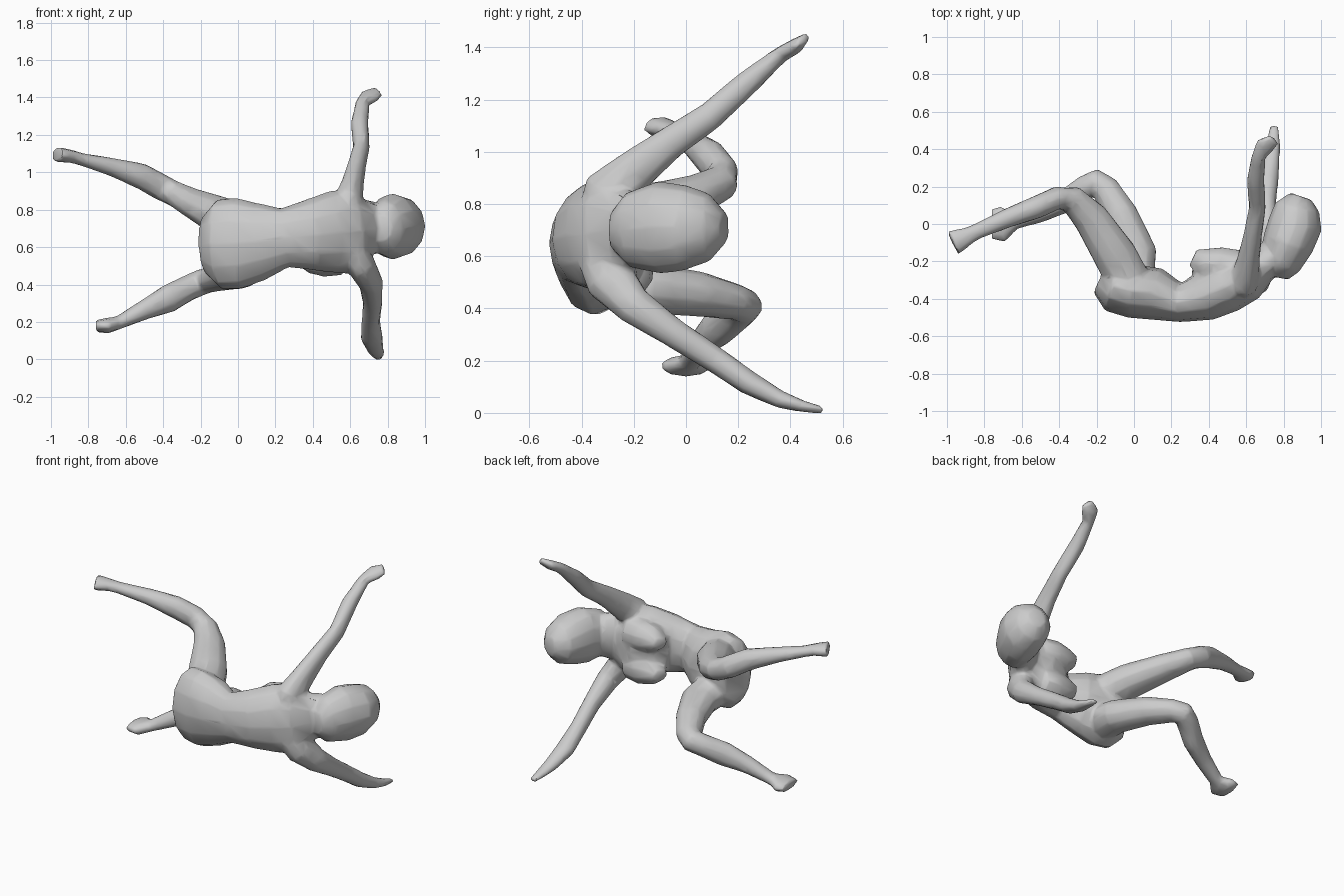
import bpy, bmesh, math
from mathutils import Vector

parts = []


def loft(name, ref, rings, sides=10):
    """Tube through rings (x, y, z, half size along ref, half size across)."""
    bm = bmesh.new()
    pts = [Vector(r[:3]) for r in rings]
    loops = []
    for i, r in enumerate(rings):
        t = (pts[min(i + 1, len(pts) - 1)] - pts[max(i - 1, 0)]).normalized()
        a = Vector(ref)
        a = (a - t * a.dot(t)).normalized()
        b = t.cross(a)
        loops.append([bm.verts.new(pts[i] + a * r[3] * math.cos(k * math.tau / sides)
                                   + b * r[4] * math.sin(k * math.tau / sides))
                      for k in range(sides)])
    for p, q in zip(loops, loops[1:]):
        for k in range(sides):
            n = (k + 1) % sides
            bm.faces.new((p[k], p[n], q[n], q[k]))
    bm.faces.new(loops[0][::-1])
    bm.faces.new(loops[-1])
    bmesh.ops.recalc_face_normals(bm, faces=bm.faces)
    me = bpy.data.meshes.new(name)
    bm.to_mesh(me)
    bm.free()
    ob = bpy.data.objects.new(name, me)
    bpy.context.collection.objects.link(ob)
    parts.append(ob)


X, Z = (1, 0, 0), (0, 0, 1)

# Curved torso from pelvis to neck
loft("torso", Z, [
    (-0.17, -0.29, 0.61, 0.16, 0.09), (-0.10, -0.33, 0.615, 0.24, 0.145),
    (0.00, -0.36, 0.62, 0.245, 0.145), (0.12, -0.375, 0.63, 0.21, 0.14),
    (0.25, -0.42, 0.65, 0.16, 0.105), (0.38, -0.385, 0.665, 0.19, 0.135),
    (0.50, -0.33, 0.68, 0.22, 0.145), (0.61, -0.285, 0.685, 0.23, 0.125),
    (0.68, -0.23, 0.70, 0.16, 0.09), (0.74, -0.16, 0.71, 0.135, 0.085)], 12)

# Bowed head
loft("head", Z, [
    (0.765, -0.285, 0.70, 0.07, 0.06), (0.78, -0.22, 0.70, 0.145, 0.11),
    (0.825, -0.10, 0.71, 0.178, 0.14), (0.862, 0.00, 0.71, 0.163, 0.145),
    (0.872, 0.09, 0.71, 0.13, 0.12), (0.892, 0.148, 0.71, 0.06, 0.06)], 12)

# Broad chest with a rise on both sides
loft("chest", Z, [
    (0.63, -0.23, 0.68, 0.17, 0.075), (0.52, -0.225, 0.665, 0.20, 0.09),
    (0.42, -0.245, 0.66, 0.185, 0.08), (0.34, -0.30, 0.655, 0.14, 0.06)], 12)
for side, z in (("upper", 0.755), ("lower", 0.545)):
    loft(side + "_breast", Z, [
        (0.56, -0.23, z, 0.095, 0.095), (0.46, -0.22, z, 0.105, 0.10),
        (0.38, -0.21, z, 0.085, 0.085), (0.315, -0.18, z, 0.035, 0.05)])

# Arms with flat hands
loft("upper_arm_and_hand", X, [
    (0.56, -0.33, 0.74, 0.08, 0.09), (0.59, -0.30, 0.845, 0.08, 0.10),
    (0.61, -0.20, 0.925, 0.062, 0.085),
    (0.635, -0.06, 1.035, 0.05, 0.065), (0.66, 0.09, 1.135, 0.045, 0.056),
    (0.65, 0.23, 1.26, 0.048, 0.05), (0.665, 0.36, 1.37, 0.038, 0.033),
    (0.70, 0.42, 1.405, 0.055, 0.03), (0.75, 0.45, 1.432, 0.04, 0.018)])
loft("lower_arm_and_hand", X, [
    (0.60, -0.33, 0.60, 0.08, 0.09), (0.655, -0.29, 0.51, 0.08, 0.10),
    (0.71, -0.20, 0.41, 0.066, 0.075),
    (0.72, -0.05, 0.308, 0.053, 0.058), (0.71, 0.11, 0.205, 0.05, 0.052),
    (0.715, 0.24, 0.115, 0.06, 0.048), (0.735, 0.36, 0.052, 0.046, 0.035),
    (0.745, 0.44, 0.027, 0.038, 0.024), (0.75, 0.525, 0.01, 0.024, 0.014)])

# Bent legs with pointed feet
loft("upper_leg_and_foot", Z, [
    (-0.02, -0.32, 0.72, 0.11, 0.12), (-0.10, -0.17, 0.77, 0.105, 0.12),
    (-0.23, 0.03, 0.83, 0.082, 0.098), (-0.33, 0.13, 0.88, 0.07, 0.078),
    (-0.41, 0.14, 0.92, 0.072, 0.063), (-0.52, 0.09, 0.98, 0.07, 0.063),
    (-0.68, 0.03, 1.03, 0.049, 0.053), (-0.84, -0.04, 1.07, 0.034, 0.043),
    (-0.89, -0.065, 1.085, 0.035, 0.05), (-0.968, -0.102, 1.095, 0.042, 0.072)])
loft("lower_leg_and_foot", Z, [
    (-0.01, -0.32, 0.51, 0.11, 0.12), (0.01, -0.15, 0.475, 0.10, 0.115),
    (-0.07, 0.05, 0.455, 0.087, 0.093), (-0.155, 0.19, 0.425, 0.07, 0.078),
    (-0.20, 0.225, 0.41, 0.07, 0.07),
    (-0.26, 0.195, 0.385, 0.07, 0.068), (-0.37, 0.12, 0.325, 0.077, 0.063),
    (-0.50, 0.06, 0.265, 0.054, 0.053), (-0.64, 0.015, 0.195, 0.036, 0.046),
    (-0.70, 0.00, 0.18, 0.042, 0.10), (-0.76, 0.00, 0.177, 0.032, 0.085)])

# Fuse the parts into one softly blended, low-poly body
bpy.ops.object.select_all(action='DESELECT')
for ob in parts:
    ob.select_set(True)
body = parts[0]
bpy.context.view_layer.objects.active = body
bpy.ops.object.join()
body.name = "body"
fuse = body.modifiers.new("fuse", 'REMESH')
fuse.mode, fuse.voxel_size = 'VOXEL', 0.01
blend = body.modifiers.new("blend", 'SMOOTH')
blend.factor, blend.iterations = 0.5, 8
reduce = body.modifiers.new("reduce", 'DECIMATE')
reduce.ratio = 0.05
for m in list(body.modifiers):
    bpy.ops.object.modifier_apply(modifier=m.name)
bpy.ops.object.shade_smooth_by_angle(angle=math.radians(55))
